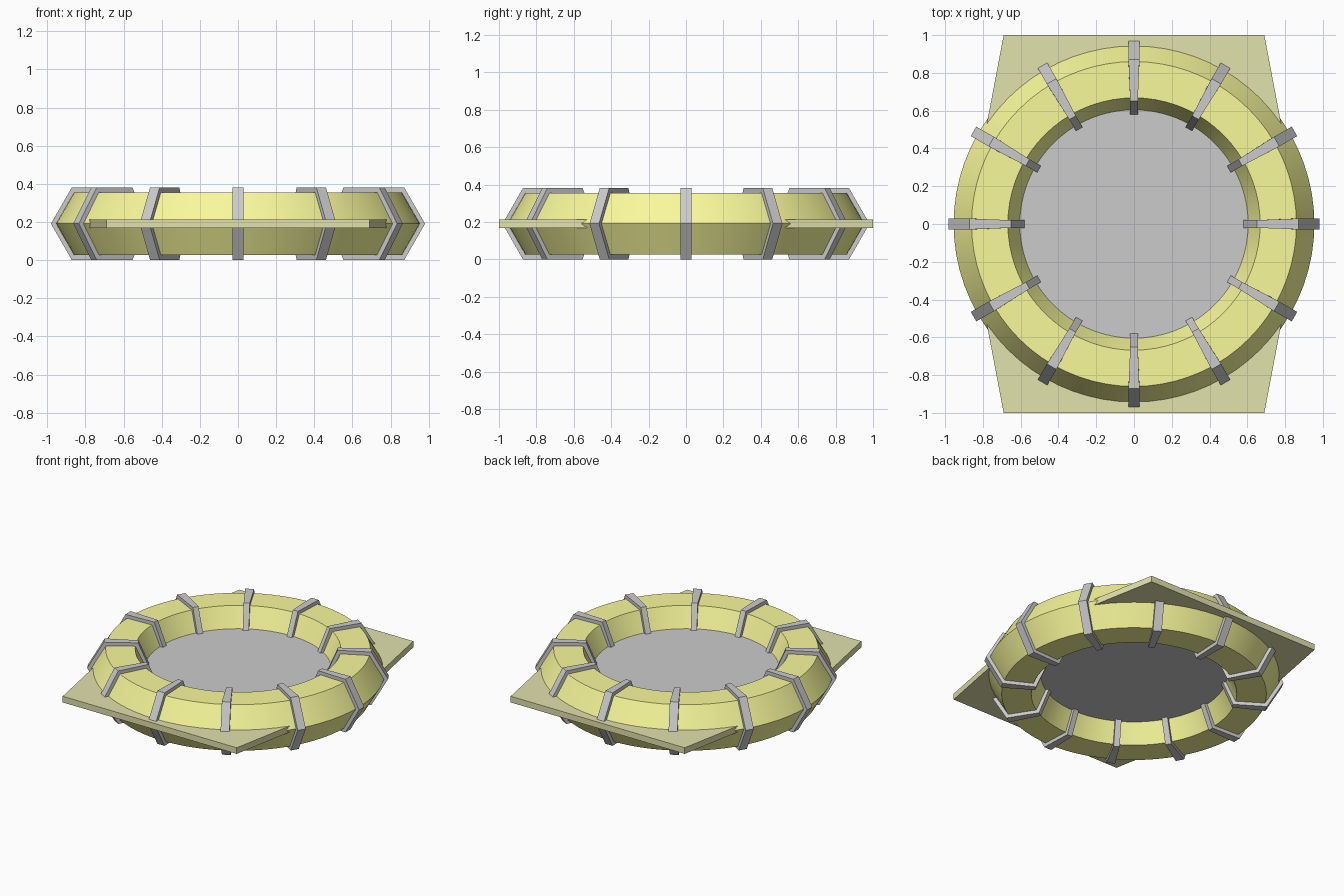
import bpy, bmesh
from math import sin, cos, pi, radians

if "Cube" in bpy.data.objects:
    bpy.data.objects.remove(bpy.data.objects["Cube"])

ZC = 0.191   # mid height
N = 72


def material(name, rgb):
    m = bpy.data.materials.new(name)
    m.diffuse_color = (*rgb, 1)
    m.use_nodes = True
    m.node_tree.nodes["Principled BSDF"].inputs["Base Color"].default_value = m.diffuse_color
    return m


def finish(bm, name, mat=None, smooth=False):
    bmesh.ops.recalc_face_normals(bm, faces=bm.faces)
    me = bpy.data.meshes.new(name)
    bm.to_mesh(me)
    bm.free()
    ob = bpy.data.objects.new(name, me)
    bpy.context.collection.objects.link(ob)
    if mat:
        me.materials.append(mat)
    if smooth:
        bpy.ops.object.select_all(action='DESELECT')
        ob.select_set(True)
        bpy.context.view_layer.objects.active = ob
        bpy.ops.object.shade_smooth_by_angle(angle=radians(30))
    return ob


def hexagon(inner, top_in, top_out, outer, h):
    return [(inner, ZC), (top_in, ZC + h), (top_out, ZC + h),
            (outer, ZC), (top_out, ZC - h), (top_in, ZC - h)]


def bridge(bm, p, q):
    for i in range(len(p)):
        j = (i + 1) % len(p)
        bm.faces.new((p[i], p[j], q[j], q[i]))


RING = hexagon(0.592, 0.668, 0.86, 0.955, 0.165)
CLAMP = hexagon(0.569, 0.65, 0.872, 0.981, 0.19)

yellow = material("yellow", (0.95, 0.95, 0.33))
pale = material("pale_yellow", (0.76, 0.76, 0.42))
grey = material("grey", (0.66, 0.66, 0.67))

# Hexagonal-section ring
bm = bmesh.new()
loops = [[bm.verts.new((r * cos(a), r * sin(a), z)) for r, z in RING]
         for a in (2 * pi * i / N for i in range(N))]
for i in range(N):
    bridge(bm, loops[i - 1], loops[i])
finish(bm, "ring", yellow, smooth=True)


# Clamps: hollow hexagonal bands around the ring, narrower toward the centre
def band_loop(bm, profile, side, a):
    out = []
    for r, z in profile:
        w = side * (0.029 if r > 0.8 else 0.020)
        out.append(bm.verts.new((r * cos(a) - w * sin(a),
                                 r * sin(a) + w * cos(a), z)))
    return out


for k in range(12):
    bm = bmesh.new()
    a = k * pi / 6
    o1, o2 = (band_loop(bm, CLAMP, s, a) for s in (-1, 1))
    i1, i2 = (band_loop(bm, hexagon(0.596, 0.67, 0.858, 0.951, 0.162), s, a)
              for s in (-1, 1))
    for p, q in ((o1, o2), (o2, i2), (i2, i1), (i1, o1)):
        bridge(bm, p, q)
    finish(bm, f"clamp_{k + 1}", grey)

# Central disc filling the ring
bm = bmesh.new()
bmesh.ops.create_cone(bm, cap_ends=True, segments=N, radius1=0.61,
                      radius2=0.61, depth=0.054)
bmesh.ops.translate(bm, verts=bm.verts, vec=(0, 0, ZC))
finish(bm, "center_disc", grey, smooth=True)

# Six-sided plate running through the ring
outline = [(0.69, 1), (-0.69, 1), (-0.88, 0), (-0.69, -1), (0.69, -1), (0.88, 0)]
bm = bmesh.new()
low, high = ([bm.verts.new((x, y, ZC + dz)) for x, y in outline]
             for dz in (-0.022, 0.022))
bridge(bm, low, high)
bm.faces.new(low)
bm.faces.new(high)
finish(bm, "base_plate", pale)
